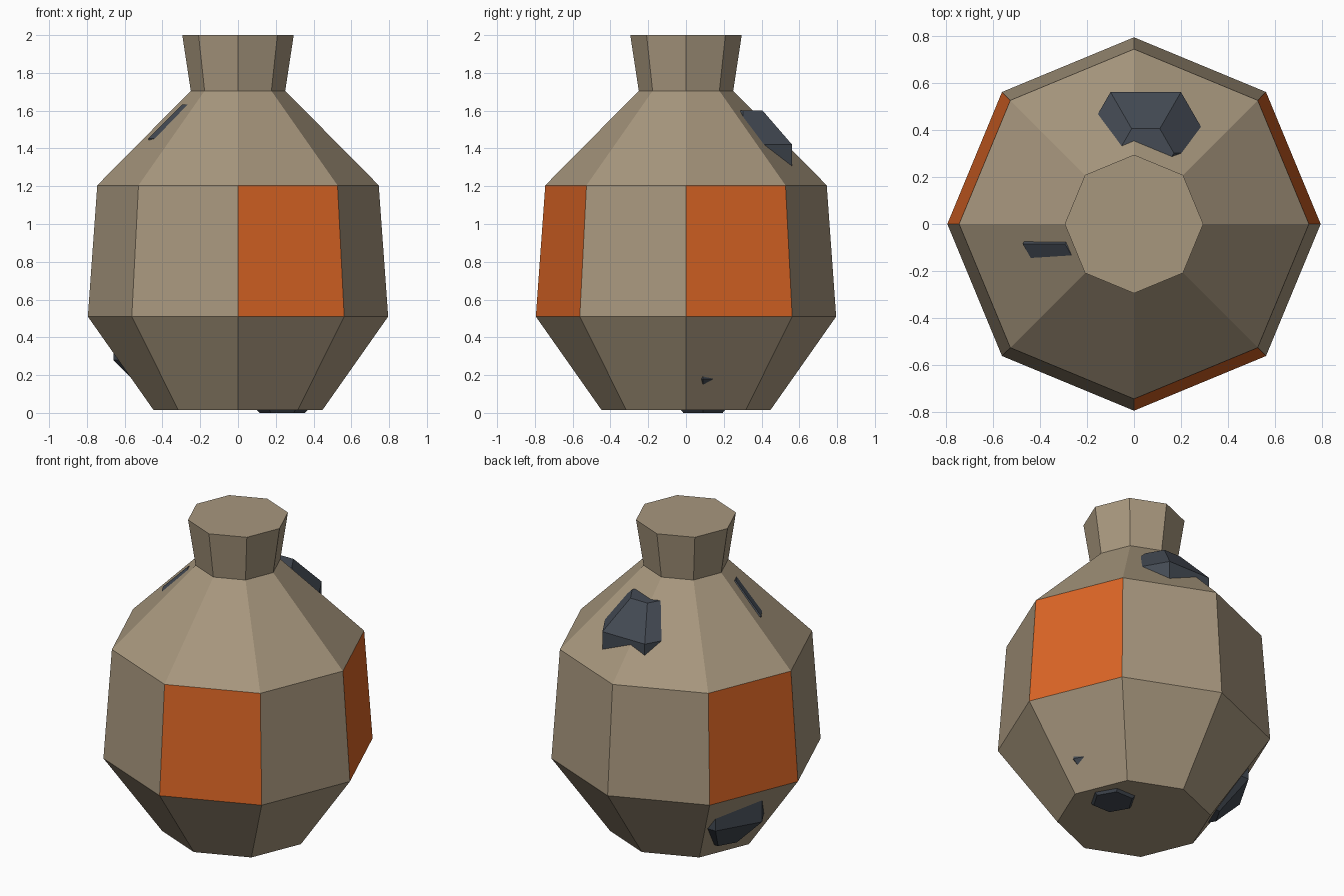
import bpy, bmesh, math

if "Cube" in bpy.data.objects:
    bpy.data.objects.remove(bpy.data.objects["Cube"])


def material(name, rgb):
    m = bpy.data.materials.new(name)
    m.diffuse_color = (*rgb, 1)
    m.use_nodes = True
    m.node_tree.nodes["Principled BSDF"].inputs["Base Color"].default_value = m.diffuse_color
    return m


clay = material("tan_clay", (0.39, 0.31, 0.208))
orange = material("orange_panel", (0.72, 0.133, 0.019))
slate = material("dark_slate", (0.058, 0.070, 0.089))


def lathe(name, sides, profile, mats, centre=(0, 0)):
    """Closed faceted solid from (radius, z) rings, with flat end caps."""
    bm = bmesh.new()
    rings = []
    for r, z in profile:
        rings.append([bm.verts.new((centre[0] + r * math.cos(math.tau * i / sides),
                                    centre[1] + r * math.sin(math.tau * i / sides), z))
                      for i in range(sides)])
    for low, high in zip(rings, rings[1:]):
        for i in range(sides):
            j = (i + 1) % sides
            bm.faces.new((low[i], low[j], high[j], high[i]))
    bm.faces.new(rings[0][::-1])
    bm.faces.new(rings[-1])
    bmesh.ops.recalc_face_normals(bm, faces=bm.faces)
    mesh = bpy.data.meshes.new(name)
    bm.to_mesh(mesh)
    bm.free()
    for m in mats:
        mesh.materials.append(m)
    ob = bpy.data.objects.new(name, mesh)
    bpy.context.collection.objects.link(ob)
    return ob


# Eight-sided jar with belly, shoulder and flared neck
jar = lathe("jar", 8, [(0.447, 0.015), (0.795, 0.51), (0.745, 1.205),
                       (0.25, 1.705), (0.295, 2.0)], [clay, orange])

# Three painted panels around the belly
for f in jar.data.polygons:
    if 0.7 < f.center.z < 1.0:
        sector = int((math.atan2(f.center.y, f.center.x) % math.tau) / (math.tau / 8))
        if sector in (0, 3, 6):
            f.material_index = 1


# Six-sided stones embedded in the jar, their corners breaking the surface
def stone(name, x, y, bottom):
    lathe(name, 6, [(0.12, bottom), (0.30, bottom + 0.18),
                    (0.30, bottom + 0.45), (0.12, bottom + 0.63)], [slate], (x, y))


stone("back_shoulder_stone", 0.05, 0.302, 0.97)
stone("left_shoulder_stone", -0.174, -0.085, 1.003)
stone("left_lower_stone", -0.36, 0.17, 0.10)
stone("base_stone", 0.235, 0.09, 0.0)
